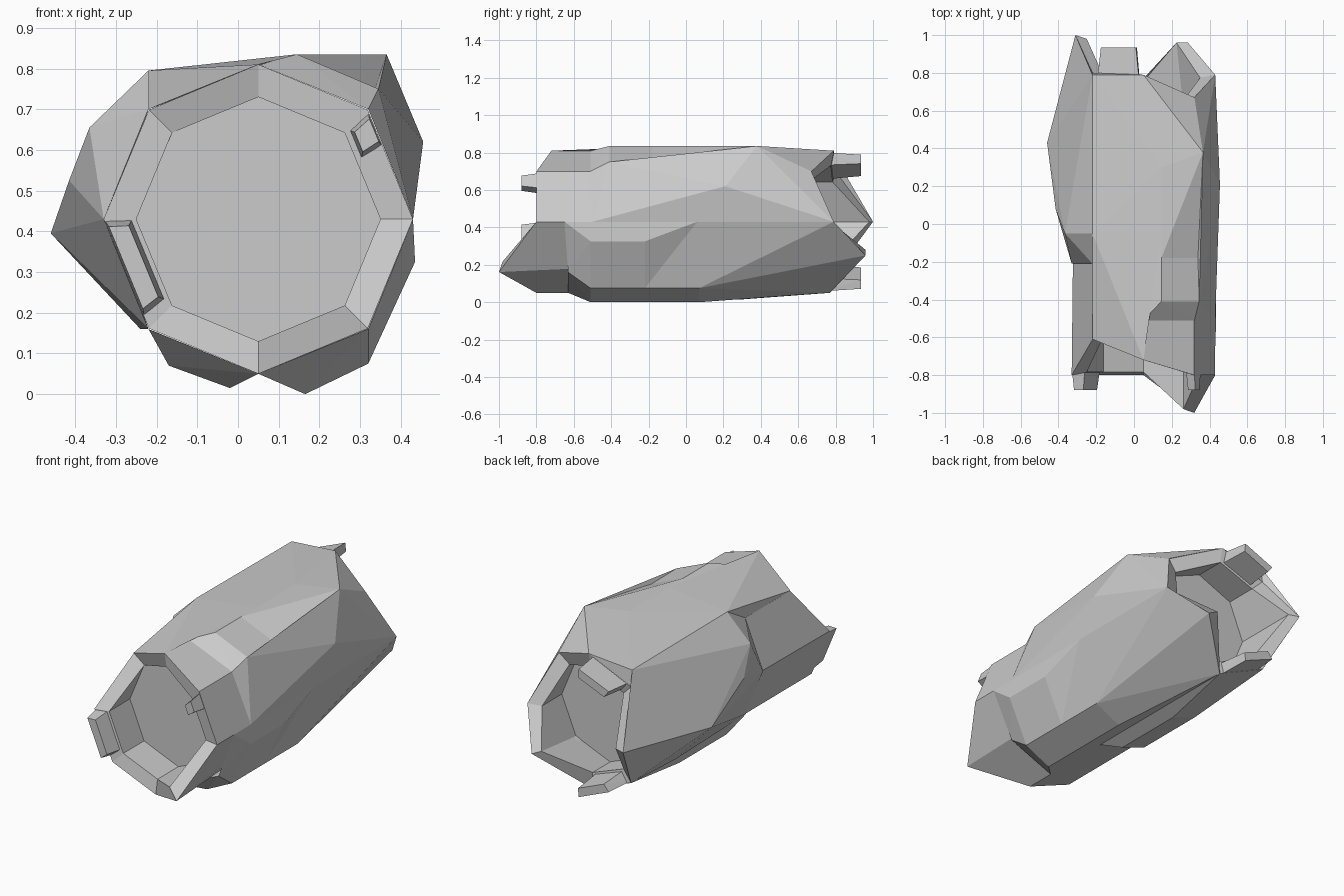
import bpy, bmesh, math

CX, CZ = 0.05, 0.43          # axis of the log


def finish(name, bm):
    bmesh.ops.recalc_face_normals(bm, faces=bm.faces)
    mesh = bpy.data.meshes.new(name)
    bm.to_mesh(mesh)
    bm.free()
    obj = bpy.data.objects.new(name, mesh)
    bpy.context.collection.objects.link(obj)
    return obj


def hull(name, pts):
    """Chunky faceted piece: convex hull of a few points."""
    bm = bmesh.new()
    for p in pts:
        bm.verts.new(p)
    res = bmesh.ops.convex_hull(bm, input=bm.verts)
    junk = {g for g in res["geom_interior"] + res["geom_unused"]
            if isinstance(g, bmesh.types.BMVert)}
    bmesh.ops.delete(bm, geom=list(junk), context='VERTS')
    return finish(name, bm)


def ring(bm, radius, ys):
    """Octagon around the axis, starting at the right side, going up."""
    out = []
    for i, y in enumerate(ys):
        a = i * math.pi / 4
        out.append(bm.verts.new((CX + radius * math.cos(a), y, CZ + radius * math.sin(a))))
    return out


# Hollow-ended log: jagged rims, recessed end discs
#          right    UR     top     UL     left    LL    bottom   LR
front = (-0.80, -0.80, -0.72, -0.61, -0.80, -0.80, -0.80, -1.00)
back = (0.79, 0.67, 0.79, 0.80, 1.00, 0.80, 0.77, 0.96)
bm = bmesh.new()
rings = [ring(bm, 0.30, [-0.6] * 8),
         ring(bm, 0.30, [y * 0.98 for y in front]),
         ring(bm, 0.38, front),
         ring(bm, 0.38, back),
         ring(bm, 0.30, [y * 0.98 for y in back]),
         ring(bm, 0.30, [0.6] * 8)]
rings[3][4].co.x = -0.31
rings[3][7].co = (0.285, 0.96, 0.25)
rings[4][7].co = (0.225, 0.96, 0.28)
for a, b in zip(rings, rings[1:]):
    for i in range(8):
        j = (i + 1) % 8
        bm.faces.new((a[i], a[j], b[j], b[i]))
bm.faces.new(rings[0])
bm.faces.new(rings[-1])
finish("hollow_log", bm)

# Raised bark slabs on the right-hand sides of the octagon
hull("bark_top_right_front", [
    (0.05, -0.51, 0.81), (0.32, -0.51, 0.70), (0.145, -0.41, 0.835), (0.345, -0.41, 0.75),
    (0.145, 0.30, 0.835), (0.345, -0.18, 0.75), (0.05, 0.30, 0.81), (0.32, 0.30, 0.70)])
hull("bark_top_right_back", [
    (0.145, -0.18, 0.835), (0.345, -0.18, 0.75), (0.145, 0.30, 0.835), (0.365, 0.38, 0.835),
    (0.05, 0.79, 0.81), (0.32, 0.67, 0.70), (0.32, -0.18, 0.70)])
hull("bark_right_upper", [
    (0.345, -0.41, 0.75), (0.345, -0.18, 0.75), (0.32, -0.51, 0.70), (0.43, -0.5, 0.43),
    (0.455, 0.21, 0.62), (0.365, 0.38, 0.835), (0.32, 0.67, 0.70), (0.43, 0.79, 0.43)])
hull("bark_right_lower_front", [
    (0.43, -0.65, 0.43), (0.435, -0.51, 0.325), (0.435, -0.22, 0.325), (0.43, 0.06, 0.43),
    (0.32, -0.63, 0.16), (0.32, -0.51, 0.075), (0.32, -0.22, 0.075)])
hull("bark_right_lower_back", [
    (0.43, 0.06, 0.43), (0.43, 0.79, 0.43), (0.285, 0.96, 0.25), (0.32, 0.07, 0.075),
    (0.32, -0.22, 0.075), (0.32, -0.22, 0.16)])

# Slabs underneath
hull("bark_bottom_right", [
    (0.32, -0.63, 0.16), (0.05, -0.63, 0.05), (0.32, -0.51, 0.075), (0.165, -0.51, 0.0),
    (0.32, 0.07, 0.075), (0.165, 0.07, 0.0), (0.05, 0.76, 0.05), (0.285, 0.96, 0.25)])
hull("bark_bottom_left", [
    (0.05, -0.22, 0.05), (-0.22, -0.22, 0.16), (-0.02, -0.12, 0.015), (-0.17, -0.12, 0.07),
    (-0.02, 0.3, 0.015), (-0.17, 0.3, 0.07), (0.05, 0.77, 0.05), (-0.22, 0.8, 0.16)])

# Slabs on the left-hand sides, lifted clear of the rim at the back
hull("bark_left_lower", [
    (-0.33, -0.21, 0.43), (-0.22, -0.21, 0.16), (-0.46, 0.43, 0.395),
    (-0.24, 0.43, 0.16), (-0.22, 0.80, 0.16), (-0.31, 1.00, 0.43)])
hull("bark_left_upper", [
    (-0.22, -0.05, 0.795), (-0.365, -0.05, 0.655), (-0.33, -0.21, 0.43), (-0.415, 0.08, 0.525),
    (-0.22, -0.21, 0.70), (-0.46, 0.43, 0.395), (-0.31, 1.00, 0.43), (-0.22, 0.80, 0.70),
    (-0.22, 0.79, 0.79)])
hull("bark_top_left", [
    (0.05, -0.72, 0.81), (-0.22, -0.61, 0.70), (-0.22, -0.05, 0.795), (0.145, -0.05, 0.835),
    (0.145, 0.30, 0.835), (0.05, 0.79, 0.81), (-0.22, 0.80, 0.70), (-0.22, 0.79, 0.79)])


def splinter(name, side, t0, t1, y0, y1):
    """Broken tooth on a rim, between fractions t0 and t1 of one octagon side."""
    pts = []
    a, b = side * math.pi / 4, (side + 1) * math.pi / 4
    for t, y in ((t0, y0), (t1, y0), (t0 + 0.07, y1), (t1 - 0.07, y1)):
        for r in (0.38, 0.31) if y == y0 else (0.375, 0.325):
            pts.append((CX + r * (math.cos(a) * (1 - t) + math.cos(b) * t), y,
                        CZ + r * (math.sin(a) * (1 - t) + math.sin(b) * t)))
    hull(name, pts)


# Splinters on both rims
splinter("front_splinter_right", 0, 0.65, 1.0, -0.72, -0.88)
splinter("front_splinter_left", 4, 0.0, 0.9, -0.76, -0.88)
splinter("back_splinter_top", 2, 0.08, 0.92, 0.74, 0.935)
splinter("back_splinter_bottom", 5, 0.08, 0.92, 0.74, 0.935)
